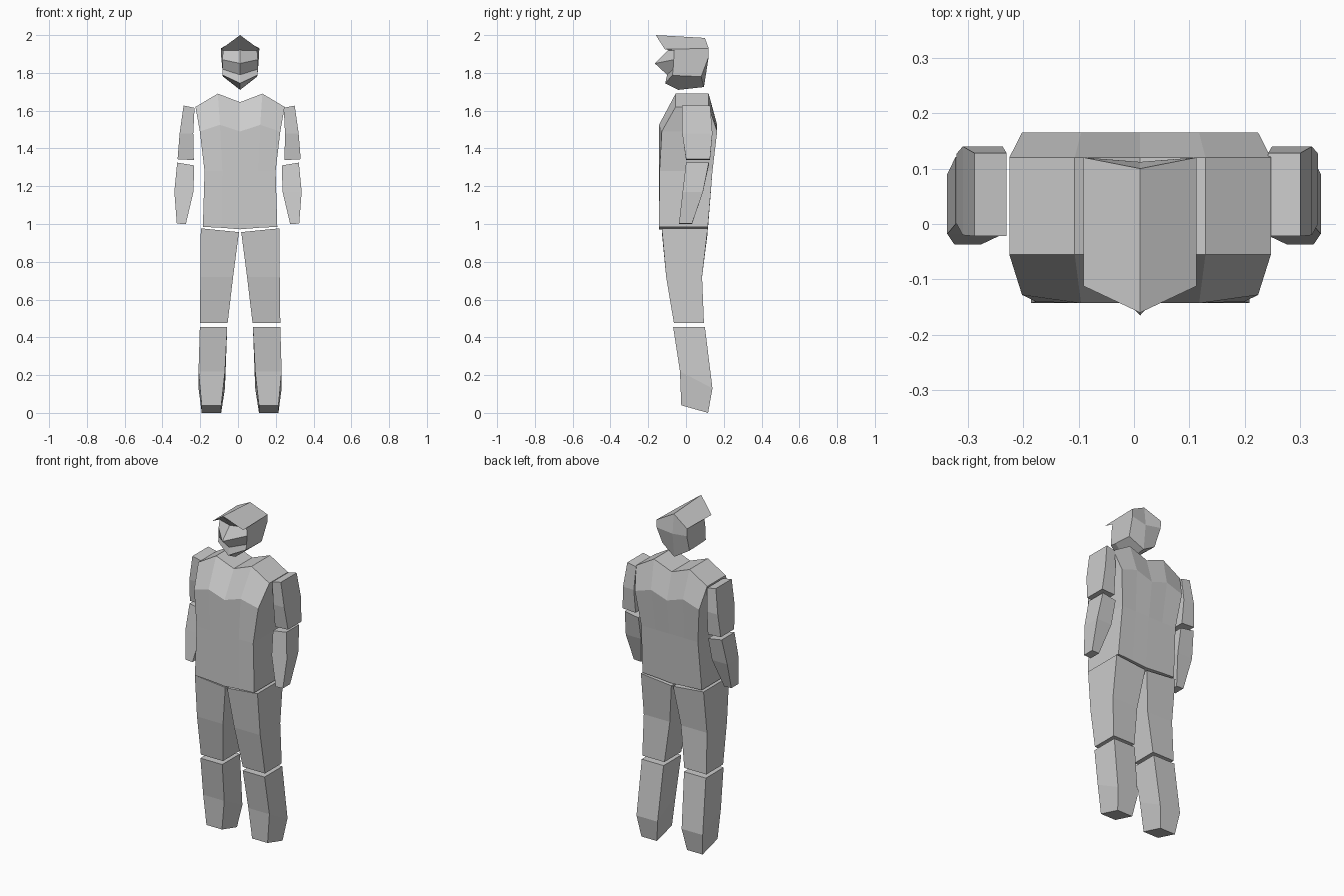
import bpy, bmesh

if "Cube" in bpy.data.objects:
    bpy.data.objects.remove(bpy.data.objects["Cube"])


def finish(name, bm):
    bmesh.ops.recalc_face_normals(bm, faces=bm.faces)
    mesh = bpy.data.meshes.new(name)
    bm.to_mesh(mesh)
    bm.free()
    obj = bpy.data.objects.new(name, mesh)
    bpy.context.collection.objects.link(obj)
    return obj


def loft(name, rings):
    """Skin a stack of matching closed rings and cap both ends."""
    bm = bmesh.new()
    rows = [[bm.verts.new(p) for p in r] for r in rings]
    n = len(rows[0])
    for a, b in zip(rows, rows[1:]):
        for i in range(n):
            j = (i + 1) % n
            bm.faces.new((a[i], a[j], b[j], b[i]))
    # caps: strips between the front and back halves of the ring
    for r in (rows[0], rows[-1]):
        for i in range(n // 2 - 1):
            bm.faces.new((r[i], r[i + 1], r[n - 2 - i], r[n - 1 - i]))
    return finish(name, bm)


MID = 0.011


def limb(name, mid, sections):
    """Mirrored pair of four-sided limbs.
    Section: outer x, inner x, front y, back y, outer z, inner z, back z drop."""
    for label, s in (("left", 1), ("right", -1)):
        rings = []
        for xo, xi, yf, yb, zo, zi, drop in sections:
            xo, xi = mid + s * xo, mid + s * xi
            rings.append([(xo, yf, zo), (xi, yf, zi),
                          (xi, yb, zi - drop), (xo, yb, zo - drop)])
        loft(f"{label}_{name}", rings)


# Torso: five columns across; width, z side/quarter/centre, y front side/mid, y back
rings = []
for w, zs, zq, zc, fs, fm, yb in (
        (.197, .985, .98, .972, -.143, -.143, .116),
        (.188, 1.28, 1.28, 1.28, -.14, -.143, .14),
        (.213, 1.49, 1.525, 1.49, -.128, -.143, .165),
        (.236, 1.62, 1.69, 1.645, -.055, -.055, .12)):
    cols = [(-1, zs, fs), (-.5, zq, fm), (0, zc, fm), (.5, zq, fm), (1, zs, fs)]
    front = [(MID + k * w, y, z) for k, z, y in cols]
    back = [(MID + k * w, yb, z) for k, z, y in reversed(cols)]
    rings.append(front + back)
loft("torso", rings)

# Arms
limb("upper_arm", .006, [
    (.326, .240, .0, .127, 1.343, 1.338, 0),
    (.315, .243, -.02, .14, 1.48, 1.48, 0),
    (.294, .236, -.022, .128, 1.627, 1.615, 0)])
limb("forearm", 0, [
    (.324, .276, -.037, .032, 1.002, 1.0, 0),
    (.337, .236, -.018, .09, 1.17, 1.17, 0),
    (.322, .232, .0, .121, 1.325, 1.31, 0)])

# Legs
limb("thigh", MID, [
    (.213, .066, -.064, .095, .475, .475, 0),
    (.21, .037, -.105, .085, .72, .72, 0),
    (.208, .006, -.128, .115, .977, .957, 0)])
limb("shin", MID, [
    (.203, .1, -.025, .117, .04, .04, .04),
    (.22, .08, -.032, .14, .22, .22, .09),
    (.213, .068, -.068, .1, .455, .455, 0)])

# Head: a centre outline joined to a side outline on each side
centre = [(-.16, 2.0), (-.095, 1.92), (-.165, 1.85), (-.10, 1.79), (-.11, 1.745),
          (-.04, 1.71), (.095, 1.725), (.112, 1.87), (.10, 1.985)]
side = [(.102, -.112, 1.925), (.09, -.062, 1.918), (.094, -.065, 1.87),
        (.094, -.068, 1.82), (.092, -.072, 1.788), (.092, -.035, 1.785),
        (.09, .08, 1.78), (.1, .12, 1.885), (.102, .12, 1.93)]
bm = bmesh.new()
c = [bm.verts.new((MID, y, z)) for y, z in centre]
for s in (1, -1):
    v = [bm.verts.new((MID + s * x, y, z)) for x, y, z in side]
    for i in range(len(c)):
        j = (i + 1) % len(c)
        bm.faces.new((c[i], c[j], v[j], v[i]))
    bm.faces.new(v)
finish("head", bm)
